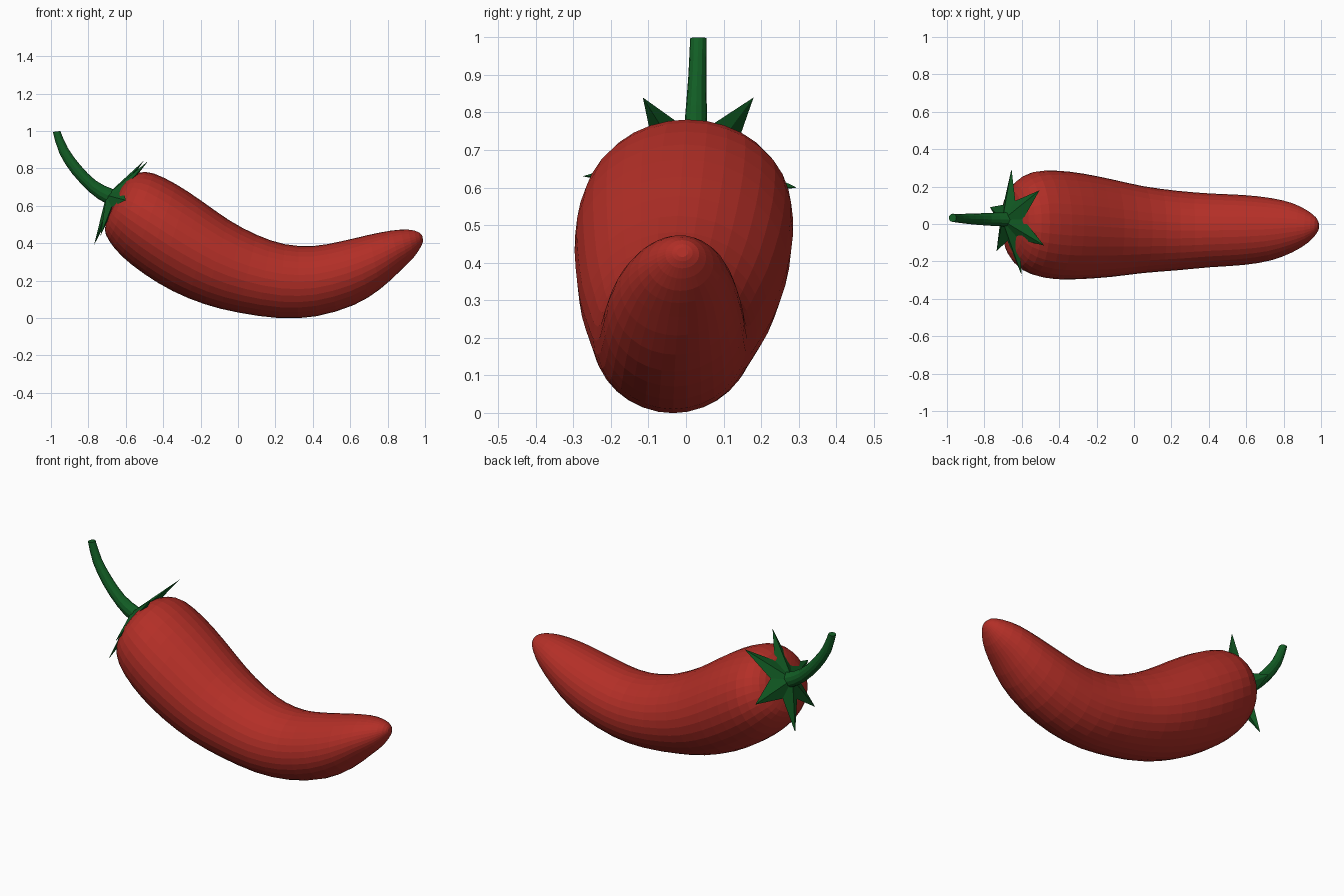
import bpy, bmesh, math
from mathutils import Vector

if "Cube" in bpy.data.objects:
    bpy.data.objects.remove(bpy.data.objects["Cube"])

SIDES = 32


def material(name, color):
    m = bpy.data.materials.new(name)
    m.diffuse_color = (*color, 1)
    m.use_nodes = True
    m.node_tree.nodes["Principled BSDF"].inputs["Base Color"].default_value = m.diffuse_color
    return m


def finish(bm, name, mat):
    bmesh.ops.recalc_face_normals(bm, faces=bm.faces)
    me = bpy.data.meshes.new(name)
    bm.to_mesh(me)
    bm.free()
    me.materials.append(mat)
    ob = bpy.data.objects.new(name, me)
    bpy.context.collection.objects.link(ob)
    return ob


def refine(rows, steps):
    """Catmull-Rom interpolation of rows of numbers."""
    out = []
    for i in range(len(rows) - 1):
        p0, p1 = rows[max(i - 1, 0)], rows[i]
        p2, p3 = rows[i + 1], rows[min(i + 2, len(rows) - 1)]
        for s in range(steps):
            t = s / steps
            out.append([0.5 * (2 * b + (c - a) * t + (2 * a - 5 * b + 4 * c - d) * t * t
                               + (3 * b - a - 3 * c + d) * t ** 3)
                        for a, b, c, d in zip(p0, p1, p2, p3)])
    return out + [list(rows[-1])]


def loft(sections, sides, name, mat):
    """Skin ellipses given as top x, top z, bottom x, bottom z, centre y, half width."""
    bm = bmesh.new()
    rings = []
    for tx, tz, bx, bz, cy, w in sections:
        top, bot = Vector((tx, cy, tz)), Vector((bx, cy, bz))
        mid, up = (top + bot) / 2, (top - bot) / 2
        rings.append([bm.verts.new(mid + up * math.cos(a) + Vector((0, w * math.sin(a), 0)))
                      for a in (2 * math.pi * k / sides for k in range(sides))])
    for r, q in zip(rings, rings[1:]):
        for k in range(sides):
            n = (k + 1) % sides
            bm.faces.new((r[k], r[n], q[n], q[k]))
    bm.faces.new(rings[0])
    bm.faces.new(rings[-1])
    return finish(bm, name, mat)


red = material("red_skin", (0.45, 0.028, 0.02))
green = material("green_stalk", (0.006, 0.11, 0.018))

# Curved tapering fruit
body = [
    (-0.655, 0.645, -0.67, 0.61, 0.01, 0.02),
    (-0.63, 0.69, -0.695, 0.54, 0.01, 0.085),
    (-0.59, 0.745, -0.712, 0.475, 0.01, 0.165),
    (-0.53, 0.778, -0.69, 0.415, 0.005, 0.23),
    (-0.45, 0.773, -0.62, 0.33, 0.003, 0.275),
    (-0.33, 0.715, -0.5, 0.235, -0.005, 0.29),
    (-0.2, 0.63, -0.35, 0.145, -0.012, 0.282),
    (-0.05, 0.525, -0.18, 0.075, -0.022, 0.26),
    (0.1, 0.445, 0.0, 0.03, -0.03, 0.232),
    (0.25, 0.395, 0.22, 0.0, -0.035, 0.212),
    (0.4, 0.385, 0.42, 0.01, -0.034, 0.197),
    (0.55, 0.41, 0.62, 0.07, -0.032, 0.187),
    (0.7, 0.445, 0.76, 0.155, -0.028, 0.167),
    (0.82, 0.468, 0.87, 0.255, -0.02, 0.132),
    (0.91, 0.473, 0.94, 0.325, -0.015, 0.088),
    (0.965, 0.46, 0.98, 0.385, -0.01, 0.045),
    (0.985, 0.44, 0.99, 0.415, -0.01, 0.015),
]
loft(refine(body, 2), SIDES, "pepper_body", red)

# Curved stem, thin at the free end
stem = [
    (-0.60, 0.675, -0.63, 0.59, 0.025, 0.043),
    (-0.67, 0.69, -0.71, 0.615, 0.025, 0.038),
    (-0.76, 0.735, -0.79, 0.67, 0.025, 0.034),
    (-0.845, 0.82, -0.885, 0.77, 0.027, 0.029),
    (-0.91, 0.91, -0.955, 0.88, 0.03, 0.024),
    (-0.95, 1.0, -0.99, 0.995, 0.033, 0.022),
]
loft(refine(stem, 2), 12, "stem", green)

# Star-shaped leafy cap: ridged spikes around the stem
tips = [Vector(t) for t in (
    (-0.505, 0.18, 0.84), (-0.48, -0.115, 0.84), (-0.6, -0.275, 0.63),
    (-0.735, -0.145, 0.44), (-0.77, 0.09, 0.39), (-0.655, 0.295, 0.60))]
normal = Vector((-0.87, 0, 0.49))
centre = Vector((-0.665, 0.02, 0.635))
bm = bmesh.new()
outer = bm.verts.new(centre + normal * 0.045)
inner = bm.verts.new(centre - normal * 0.02)
rim = []
for i, tip in enumerate(tips):
    notch = centre.lerp((tip + tips[(i + 1) % 6]) / 2, 0.48) + normal * 0.012
    rim += [bm.verts.new(tip), bm.verts.new(notch)]
for i, v in enumerate(rim):
    n = rim[(i + 1) % len(rim)]
    bm.faces.new((outer, v, n))
    bm.faces.new((inner, n, v))
finish(bm, "leafy_cap", green)
